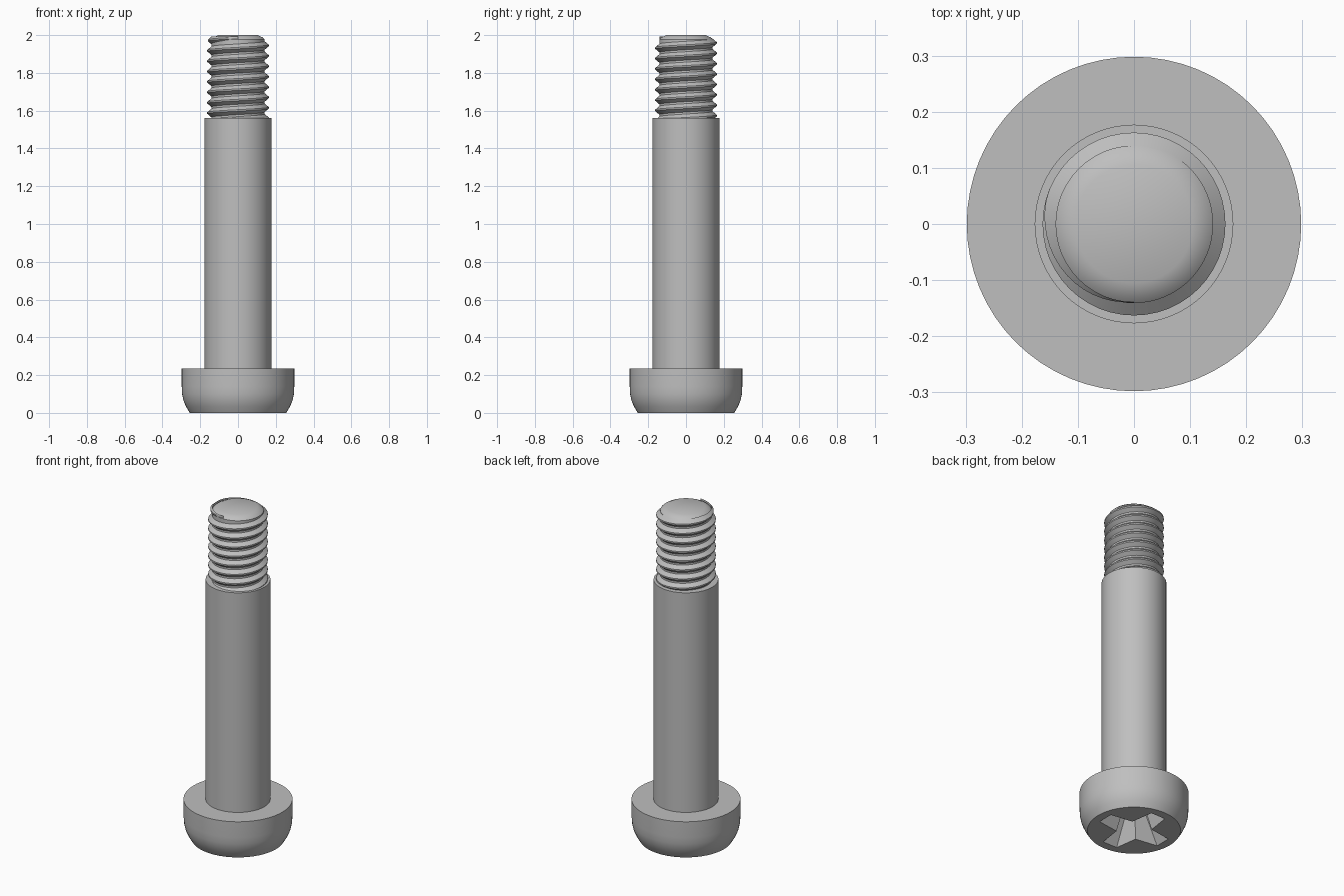
import bpy, bmesh
from math import sin, cos, pi, radians

cube = bpy.data.objects.get("Cube")
if cube:
    bpy.data.objects.remove(cube, do_unlink=True)

steel = bpy.data.materials.new("grey_steel")
steel.use_nodes = True
GREY = (0.52, 0.52, 0.52, 1)
steel.diffuse_color = GREY
steel.node_tree.nodes["Principled BSDF"].inputs["Base Color"].default_value = GREY


def finish(bm, name, angle=30):
    """Turn a bmesh into a shaded object."""
    bmesh.ops.recalc_face_normals(bm, faces=bm.faces)
    mesh = bpy.data.meshes.new(name)
    bm.to_mesh(mesh)
    bm.free()
    mesh.materials.append(steel)
    ob = bpy.data.objects.new(name, mesh)
    bpy.context.collection.objects.link(ob)
    shade(ob, angle)
    return ob


def shade(ob, angle=30):
    bpy.ops.object.select_all(action='DESELECT')
    ob.select_set(True)
    bpy.context.view_layer.objects.active = ob
    bpy.ops.object.shade_smooth_by_angle(angle=radians(angle))


def loft(bm, rings):
    """Bridge equal-length closed rings and cap both ends."""
    rings = [[bm.verts.new(p) for p in ring] for ring in rings]
    n = len(rings[0])
    for a, b in zip(rings, rings[1:]):
        for i in range(n):
            j = (i + 1) % n
            bm.faces.new((a[i], a[j], b[j], b[i]))
    bm.faces.new(rings[0])
    bm.faces.new(rings[-1])


def lathe(name, profile, sides=64, angle=30):
    bm = bmesh.new()
    turn = [2 * pi * i / sides for i in range(sides)]
    loft(bm, [[(r * cos(t), r * sin(t), z) for t in turn] for r, z in profile])
    return finish(bm, name, angle)


# Head, shank and threaded core
head = lathe("head", [(0.255, 0), (0.275, 0.033), (0.289, 0.066),
                      (0.296, 0.1), (0.298, 0.14), (0.298, 0.235)])
lathe("shank", [(0.177, 0.23), (0.177, 1.56)])
lathe("thread_core", [(0.141, 1.55), (0.141, 1.978), (0.13, 1.988),
                      (0.105, 2.0)])


# Tapered cross-shaped drive recess, cut into the underside of the head
def cross(length, tip, inner, z):
    ring = []
    for k in range(4):
        c, s = cos(k * pi / 2), sin(k * pi / 2)
        for x, y in ((length, -tip), (length, tip), (inner, inner)):
            ring.append((x * c - y * s, x * s + y * c, z))
    return ring


bm = bmesh.new()
loft(bm, [cross(0.215, 0.052, 0.072, -0.02), cross(0.205, 0.048, 0.068, 0.0),
          cross(0.11, 0.03, 0.04, 0.15)])
cutter = finish(bm, "recess_cutter")
cut = head.modifiers.new("recess", 'BOOLEAN')
cut.operation = 'DIFFERENCE'
cut.solver = 'EXACT'
cut.object = cutter
bpy.context.view_layer.objects.active = head
bpy.ops.object.select_all(action='DESELECT')
head.select_set(True)
bpy.ops.object.modifier_apply(modifier=cut.name)
bpy.data.objects.remove(cutter, do_unlink=True)
shade(head)

# Right-hand helical thread ridge that fades out near the tip
PITCH, ROOT, CREST, STEPS = 0.055, 0.139, 0.163, 48
bm = bmesh.new()
sections = []
last = int(STEPS * 0.75)
for i in range(-8 * STEPS, last + 1):
    t = 2 * pi * i / STEPS
    z = 1.945 + PITCH * i / STEPS
    fade = min(1, max(0.02, (last - i) / (STEPS * 0.3)))
    crest = ROOT + (CREST - ROOT) * fade
    half = 0.024 * (0.3 + 0.7 * fade)
    shape = ((ROOT, -half), (crest, -0.004), (crest, 0.004), (ROOT, half))
    sections.append([(r * cos(t), r * sin(t), z + dz) for r, dz in shape])
loft(bm, sections)
finish(bm, "thread_ridge", 25)
